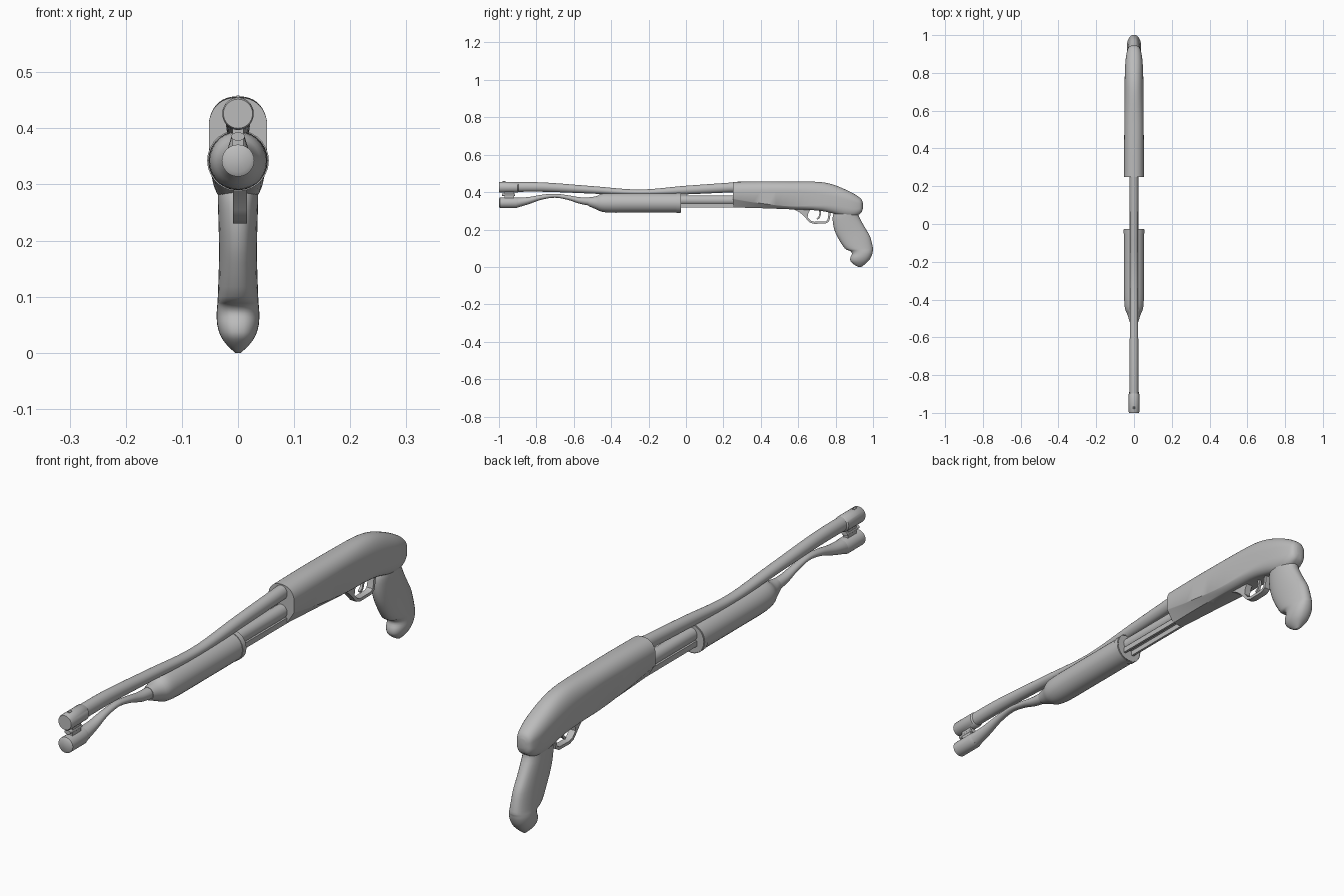
import bpy, bmesh, math
from mathutils import Vector

cube = bpy.data.objects.get("Cube")
if cube:
    bpy.data.objects.remove(cube, do_unlink=True)

grey = bpy.data.materials.new("plain grey")
grey.use_nodes = True
grey.diffuse_color = (0.5, 0.5, 0.5, 1)
grey.node_tree.nodes["Principled BSDF"].inputs["Base Color"].default_value = grey.diffuse_color


def finish(name, bm, angle=40):
    """Turn a bmesh into a smooth-shaded object."""
    bmesh.ops.recalc_face_normals(bm, faces=bm.faces)
    mesh = bpy.data.meshes.new(name)
    bm.to_mesh(mesh)
    bm.free()
    mesh.materials.append(grey)
    obj = bpy.data.objects.new(name, mesh)
    bpy.context.collection.objects.link(obj)
    bpy.ops.object.select_all(action="DESELECT")
    obj.select_set(True)
    bpy.context.view_layer.objects.active = obj
    bpy.ops.object.shade_smooth_by_angle(angle=math.radians(angle))
    return obj


def spline(rows, steps):
    """Smooth a table of section values with a Catmull-Rom curve."""
    rows = [Vector(row) for row in rows]
    result = []
    last = len(rows) - 1
    for i in range(last):
        a, b, c, d = rows[max(i - 1, 0)], rows[i], rows[i + 1], rows[min(i + 2, last)]
        for step in range(steps):
            t = step / steps
            result.append(b + (c - a) * (t / 2) + (a * 2 - b * 5 + c * 4 - d) * (t * t / 2)
                          + (b * 3 - a - c * 3 + d) * (t ** 3 / 2))
    return result + [rows[-1]]


def loft(name, rings, angle=40):
    """Skin closed rings of points and cap both ends."""
    bm = bmesh.new()
    loops = [[bm.verts.new(point) for point in ring] for ring in rings]
    count = len(loops[0])
    for one, two in zip(loops, loops[1:]):
        for i in range(count):
            j = (i + 1) % count
            bm.faces.new((one[i], one[j], two[j], two[i]))
    bm.faces.new(loops[0])
    bm.faces.new(loops[-1])
    return finish(name, bm, angle)


def oval(sides=28):
    for i in range(sides):
        angle = math.tau * i / sides
        yield math.cos(angle), math.sin(angle)


def tube(name, rows, steps=1, x=0):
    """Rows hold y, bottom z, top z and half width."""
    rings = []
    for y, low, high, wide in spline(rows, steps):
        mid, tall = (low + high) / 2, (high - low) / 2
        rings.append([(x + wide * c, y, mid + tall * s) for c, s in oval()])
    return loft(name, rings)


def box(name, low, high):
    bm = bmesh.new()
    bmesh.ops.create_cube(bm, size=1)
    low, high = Vector(low), Vector(high)
    for vert in bm.verts:
        vert.co = (low + high) / 2 + vert.co * (high - low)
    return finish(name, bm)


def plate(name, outline, left, right):
    """Extrude a closed side outline across x."""
    return loft(name, [[(x, y, z) for y, z in outline] for x in (left, right)])


def strip(name, path, thick, left, right):
    """Flat bent strip that follows a side path."""
    path = [Vector(p) for p in path]
    inner, outer = [], []
    for i, point in enumerate(path):
        way = (path[min(i + 1, len(path) - 1)] - path[max(i - 1, 0)]).normalized()
        side = Vector((-way.y, way.x)) * thick / 2
        inner.append(point + side)
        outer.append(point - side)
    rings = [[(left, *a), (right, *a), (right, *b), (left, *b)] for a, b in zip(inner, outer)]
    return loft(name, rings)


# Upper barrel, thinner through its middle
tube("barrel", [
    (-0.98, 0.4, 0.453, 0.023), (-0.77, 0.402, 0.452, 0.023),
    (-0.5, 0.392, 0.432, 0.022), (-0.25, 0.38, 0.414, 0.02),
    (0, 0.388, 0.434, 0.022), (0.27, 0.4, 0.453, 0.024)], 6)
tube("muzzle_ring", [(-1, 0.4, 0.452, 0.026), (-0.995, 0.397, 0.455, 0.028),
                     (-0.9, 0.398, 0.455, 0.028), (-0.895, 0.402, 0.452, 0.023)])
tube("front_bead", [(-0.98, 0.45, 0.459, 0.004), (-0.965, 0.45, 0.459, 0.004)])

# Lower tube, pinched where it sweeps up to the barrel
tube("lower_tube", [
    (-0.9, 0.318, 0.37, 0.026), (-0.84, 0.336, 0.374, 0.021),
    (-0.77, 0.36, 0.386, 0.015), (-0.7, 0.37, 0.391, 0.013),
    (-0.63, 0.358, 0.383, 0.015), (-0.56, 0.336, 0.372, 0.019),
    (-0.46, 0.32, 0.37, 0.022)], 5)
tube("lower_tube_cap", [(-1, 0.322, 0.364, 0.022), (-0.995, 0.314, 0.371, 0.029),
                        (-0.91, 0.314, 0.371, 0.029), (-0.895, 0.319, 0.37, 0.025)])
box("clamp_block", (-0.01, -0.97, 0.365), (0.01, -0.92, 0.405))
tube("clamp_screw", [(-0.985, 0.378, 0.393, 0.012), (-0.915, 0.378, 0.393, 0.012)])

# Sliding fore-end
tube("fore_end", [
    (-0.52, 0.325, 0.372, 0.022), (-0.48, 0.308, 0.378, 0.035),
    (-0.45, 0.295, 0.392, 0.047), (-0.4, 0.29, 0.395, 0.052),
    (-0.3, 0.29, 0.395, 0.053), (-0.05, 0.29, 0.395, 0.053),
    (-0.035, 0.29, 0.395, 0.053)], 3)
tube("fore_end_rim", [(-0.05, 0.288, 0.397, 0.055), (-0.03, 0.288, 0.397, 0.055)])

# Tube and slide rails running into the receiver
tube("rear_tube", [(-0.05, 0.332, 0.382, 0.024), (0.27, 0.332, 0.382, 0.024)])
for side, name in ((1, "left"), (-1, "right")):
    edges = sorted((side * 0.014, side * 0.023))
    box(name + "_slide_rail", (edges[0], -0.05, 0.318), (edges[1], 0.27, 0.338))

# Receiver and rounded rear: y, bottom, side low, side high, top, half width, bottom half width
body_rows = [
    (0.25, 0.318, 0.365, 0.405, 0.455, 0.052, 0.022),
    (0.4, 0.314, 0.34, 0.405, 0.457, 0.052, 0.028),
    (0.56, 0.308, 0.325, 0.405, 0.456, 0.051, 0.03),
    (0.7, 0.302, 0.33, 0.39, 0.455, 0.05, 0.022),
    (0.78, 0.288, 0.33, 0.375, 0.442, 0.049, 0.02),
    (0.85, 0.27, 0.32, 0.36, 0.415, 0.046, 0.018),
    (0.9, 0.27, 0.31, 0.345, 0.39, 0.04, 0.014),
    (0.935, 0.288, 0.315, 0.335, 0.365, 0.029, 0.01),
    (0.945, 0.31, 0.325, 0.33, 0.345, 0.012, 0.004)]
rings = []
for y, bottom, low, high, top, wide, base in spline(body_rows, 4):
    power = min(2, max(1, 2 - (y - 0.45) * 4))
    half = []
    for i in range(7):
        angle = math.pi / 2 * i / 6
        half.append((base + (wide - base) * math.sin(angle) ** power,
                     low - (low - bottom) * max(0, math.cos(angle)) ** power))
    for i in range(11):
        angle = math.pi / 2 * i / 10
        half.append((wide * max(0, math.cos(angle)) ** 0.85, high + (top - high) * math.sin(angle)))
    rings.append([(x, y, z) for x, z in half] + [(-x, y, z) for x, z in half[-2::-1]])
loft("receiver", rings)

# Pistol grip: z, front y, back y, half width
grip_rows = [
    (0.32, 0.81, 0.93, 0.035), (0.28, 0.787, 0.922, 0.036), (0.24, 0.785, 0.94, 0.035),
    (0.2, 0.793, 0.963, 0.034), (0.16, 0.81, 0.985, 0.034), (0.1, 0.848, 1, 0.036),
    (0.085, 0.878, 0.999, 0.037), (0.07, 0.887, 0.996, 0.038), (0.05, 0.879, 0.988, 0.037),
    (0.03, 0.88, 0.974, 0.031), (0.013, 0.898, 0.955, 0.019), (0, 0.92, 0.938, 0.005)]
rings = []
for z, front, back, wide in spline(grip_rows, 3):
    mid, deep = (front + back) / 2, (back - front) / 2
    rings.append([(wide * math.copysign(abs(c) ** 0.8, c), mid + deep * s, z) for c, s in oval()])
loft("pistol_grip", rings)

# Trigger group
strip("trigger_guard", [
    (0.6, 0.305), (0.63, 0.28), (0.65, 0.258), (0.665, 0.242), (0.685, 0.236),
    (0.745, 0.237), (0.76, 0.246), (0.765, 0.265), (0.77, 0.31)], 0.011, -0.009, 0.016)
plate("guard_web", [(0.57, 0.31), (0.6, 0.296), (0.63, 0.277), (0.65, 0.262),
                    (0.653, 0.285), (0.665, 0.31)], -0.009, 0.016)
strip("trigger", [(0.715, 0.31), (0.718, 0.285), (0.712, 0.265), (0.7, 0.255)], 0.009, -0.004, 0.006)
